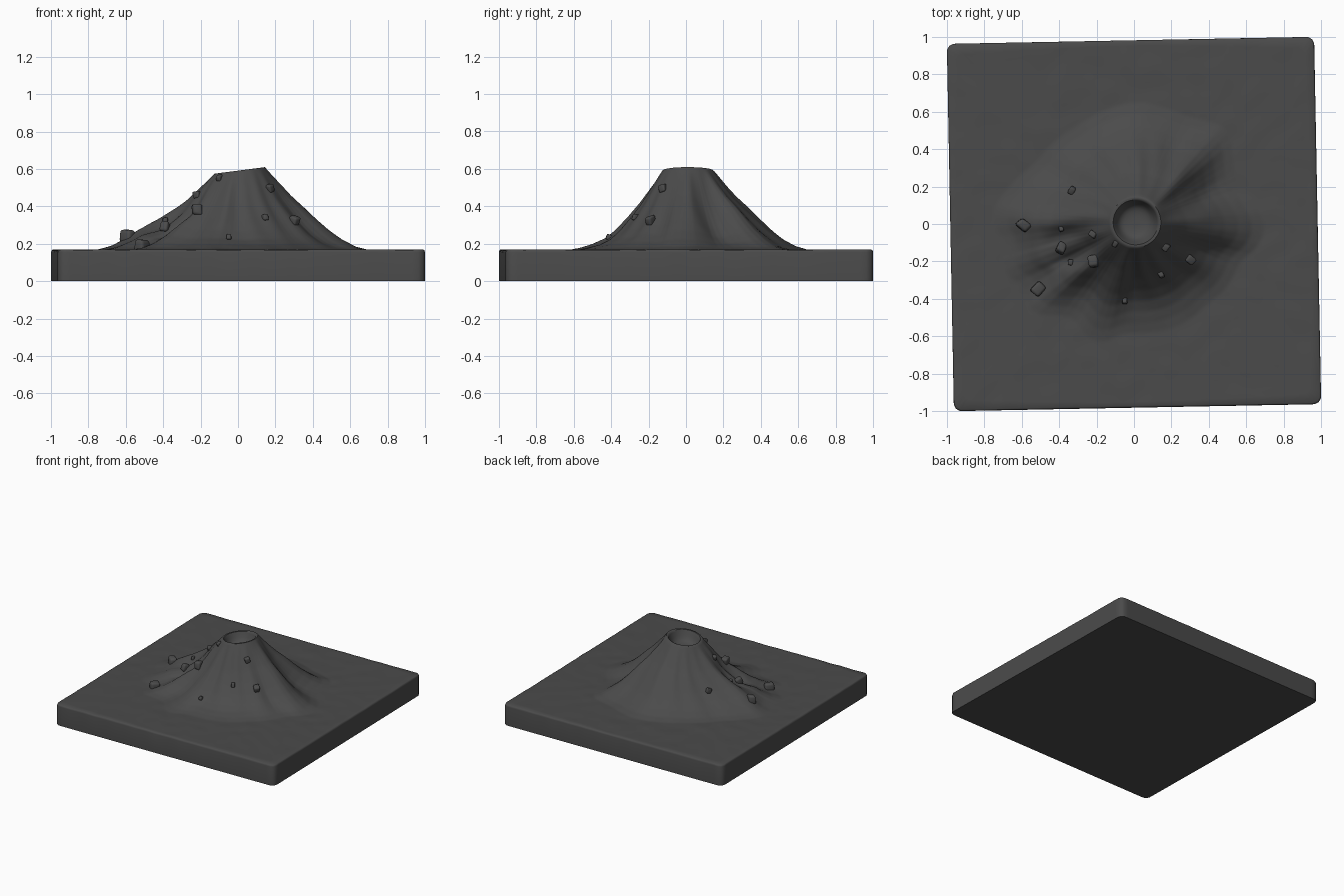
import bpy, bmesh, math, random
from mathutils import Vector, Matrix, noise

if "Cube" in bpy.data.objects:
    bpy.data.objects.remove(bpy.data.objects["Cube"])

random.seed(4)
BASE, RIM_R, HALF, ROUND = 0.168, 0.135, 0.982, 0.04
CX, CY = 0.01, 0.01
TILT = math.radians(1.1)

dark = bpy.data.materials.new("dark_rock")
dark.diffuse_color = (0.07, 0.07, 0.07, 1)
dark.use_nodes = True
dark.node_tree.nodes["Principled BSDF"].inputs["Base Color"].default_value = dark.diffuse_color


def lerp_table(table, x):
    for a, b in zip(table, table[1:]):
        if x <= b[0]:
            t = max(0, (x - a[0]) / (b[0] - a[0]))
            return [p + (q - p) * t for p, q in zip(a[1:], b[1:])]
    return list(table[-1][1:])


# Slope shape: (fraction of slope, concave height, convex height)
SLOPE = [(0, 1, 1), (.07, .88, .9), (.15, .74, .79), (.25, .57, .66), (.37, .40, .53),
         (.5, .24, .38), (.62, .13, .25), (.75, .06, .13), (.88, .02, .04), (1, 0, 0)]
# Foot of the cone by direction: (degrees, foot radius, convexity)
FOOT = [(0, .69, 1), (22, .58, .1), (32, .61, .3), (44, .70, 1), (65, .62, .8), (90, .64, 1),
        (120, .60, .6), (150, .62, .5), (178, .78, .7), (190, .70, .4), (200, .78, .6),
        (211, .66, .2), (219, .76, .5), (235, .60, .1), (252, .69, .2), (264, .59, 0),
        (290, .60, 0), (312, .58, .2), (325, .60, .5), (340, .59, .4), (350, .68, .9), (360, .69, 1)]


def height(x, y):
    dx, dy = x - CX, y - CY
    r = math.hypot(dx, dy)
    ang = math.degrees(math.atan2(dy, dx)) % 360
    rim = 0.592 + 0.13 * dx / max(r, RIM_R) * RIM_R
    rim_h = rim - BASE
    if r < RIM_R:
        # crater bowl
        k = lerp_table([(0, -.085), (.05, -.083), (.085, -.07), (.107, -.03), (.12, 0), (RIM_R, 0)], r)[0]
        return BASE + rim_h + k
    # averaging neighbouring directions softens the ridges
    samples = [lerp_table(FOOT, (ang + d) % 360) for d in (-4, 0, 4)]
    foot = sum(s[0] for s in samples) / 3
    cvx = sum(s[1] for s in samples) / 3
    lo, hi = lerp_table(SLOPE, min(1, (r - RIM_R) / (foot - RIM_R)))
    h = lo + (hi - lo) * cvx
    z = BASE + rim_h * h
    # western hollow and the shelf outside it
    d = math.hypot((x + .33) / .14, (y + .13) / .1)
    z -= .04 * math.exp(-d ** 4)
    s = math.hypot((x + .52) / .13, (y + .03) / .12)
    z += .035 * math.exp(-s ** 2)
    # fine radial ribs and ground roughness
    z += .008 * math.sin(math.radians(ang) * 17 + 1.3 * math.sin(r * 9)) * h * (1 - h) * 2
    z += .003 * noise.noise(Vector((x * 9, y * 9, 0)))
    return max(z, BASE - .003)


def edge_radius(a):
    # distance from the centre to the rounded square outline
    c, s = abs(math.cos(a - TILT)), abs(math.sin(a - TILT))
    lo, hi = 0.5, 1.5
    k = HALF - ROUND
    for _ in range(24):
        m = (lo + hi) / 2
        qx, qy = m * c - k, m * s - k
        sd = math.hypot(max(qx, 0), max(qy, 0)) + min(max(qx, qy), 0) - ROUND
        lo, hi = (m, hi) if sd < 0 else (lo, m)
    return lo


def finish(bm, name, angle):
    bmesh.ops.recalc_face_normals(bm, faces=bm.faces[:])
    me = bpy.data.meshes.new(name)
    bm.to_mesh(me)
    bm.free()
    ob = bpy.data.objects.new(name, me)
    bpy.context.collection.objects.link(ob)
    me.materials.append(dark)
    bpy.ops.object.select_all(action='DESELECT')
    ob.select_set(True)
    bpy.context.view_layer.objects.active = ob
    bpy.ops.object.shade_smooth_by_angle(angle=math.radians(angle))
    return ob


# Volcano and ground slab: rings from the crater out to the square edge
N = 360
angles = [2 * math.pi * i / N for i in range(N)]
edges = [edge_radius(a) for a in angles]
radii = [.02, .04, .06, .075, .09, .1, .108, .115, .12, .128, .135, .143]
radii += [.143 + .012 * i for i in range(1, 56)]
bm = bmesh.new()
rings = []


def add_ring(pos):
    rings.append([bm.verts.new(pos(i)) for i in range(N)])
    if len(rings) > 1:
        p, q = rings[-2], rings[-1]
        for i in range(N):
            j = (i + 1) % N
            bm.faces.new((p[i], q[i], q[j], p[j]))


def ground(i, r, drop=0):
    x, y = r * math.cos(angles[i]), r * math.sin(angles[i])
    fade = max(0, 1 - r)
    x, y = x + CX * fade, y + CY * fade
    return (x, y, height(x, y) - drop)


for r in radii:
    add_ring(lambda i: ground(i, r))
last = radii[-1]
for k in range(1, 9):
    add_ring(lambda i: ground(i, last + (edges[i] - .01 - last) * k / 8))
# rounded lip, then the straight wall
add_ring(lambda i: ground(i, edges[i] - .003, .004))
for z in (BASE - .014, 0):
    add_ring(lambda i: (edges[i] * math.cos(angles[i]), edges[i] * math.sin(angles[i]), z))
bm.faces.new(rings[0])
bm.faces.new(rings[-1])
finish(bm, "volcano_terrain", 50)

# Boulders lying on the slopes: x, y, radius
ROCKS = [(-.33, .18, .022), (-.59, -.005, .036), (-.39, -.13, .031), (-.34, -.205, .017),
         (-.22, -.2, .034), (-.51, -.345, .037), (-.1, -.105, .017), (.17, -.125, .021),
         (.145, -.27, .018), (.3, -.19, .026), (-.05, -.41, .017), (-.22, -.055, .019),
         (-.39, -.025, .015)]
for n, (x, y, r) in enumerate(ROCKS, 1):
    bm = bmesh.new()
    bmesh.ops.create_cube(bm, size=2)
    for v in bm.verts:
        v.co = Vector([c * random.uniform(.7, 1.0) for c in v.co])
    bmesh.ops.bevel(bm, geom=bm.edges[:], offset=.4, segments=3, profile=.5, affect='EDGES')
    spin = Matrix.Rotation(random.uniform(0, 3), 4, 'Z') @ Matrix.Rotation(random.uniform(-.4, .4), 4, 'X')
    scale = Matrix.Diagonal((r * .9, r * 1.1, r * 1.1, 1))
    bm.transform(Matrix.Translation((x, y, height(x, y) + r * .15)) @ spin @ scale)
    finish(bm, f"boulder_{n}", 40)
